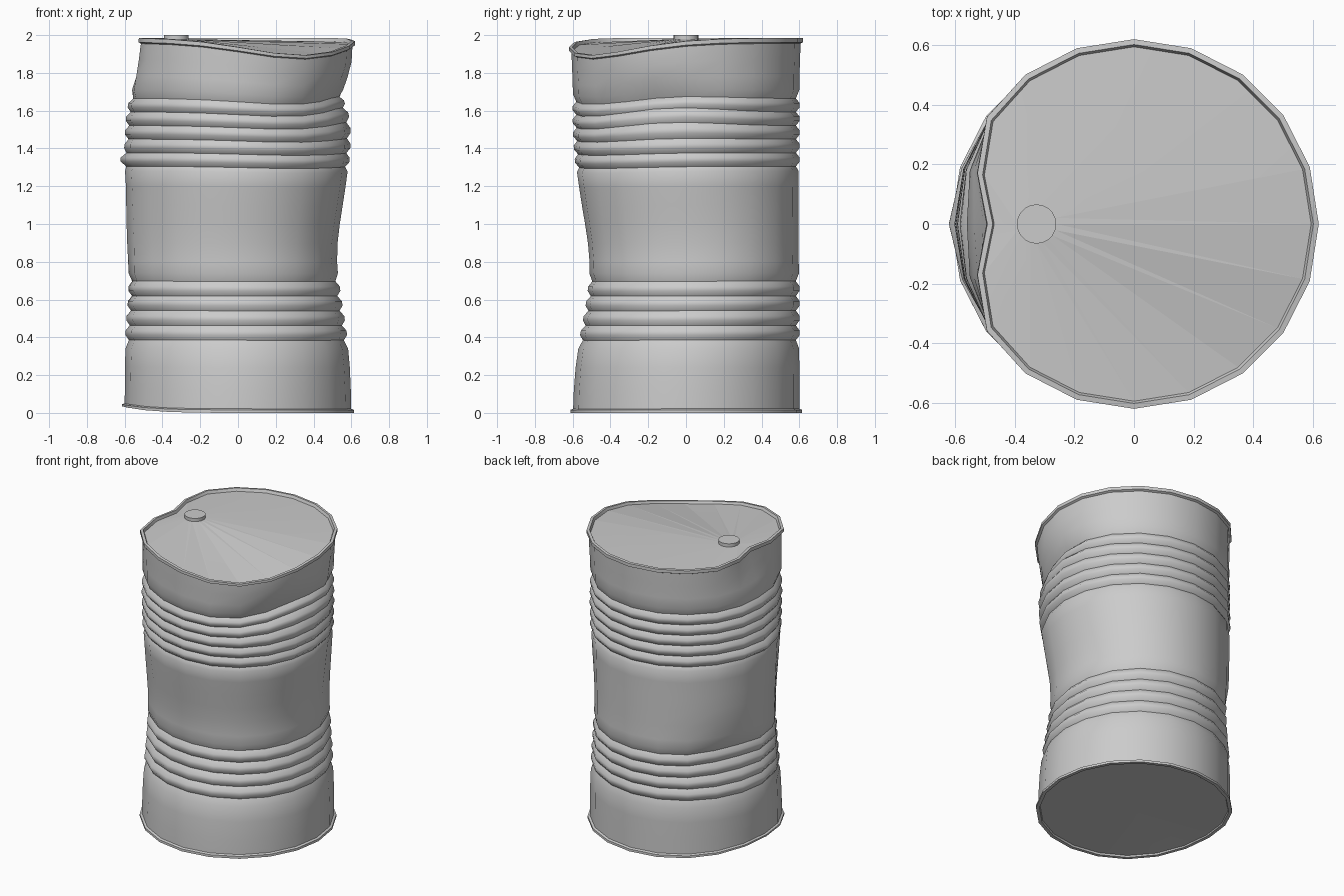
import bpy, bmesh
from math import cos, sin, pi, radians, exp, degrees

if "Cube" in bpy.data.objects:
    bpy.data.objects.remove(bpy.data.objects["Cube"])

SIDES = 20
# dents: angle, height, depth, angular spread, height spread
DENTS = [(180, 2.02, 0.13, 16, 0.20), (-90, 0.74, 0.085, 42, 0.27),
         (-5, 0.82, 0.065, 30, 0.27), (-18, 1.68, 0.065, 22, 0.08),
         (155, 0.66, 0.055, 15, 0.12), (-90, 1.15, 0.01, 40, 0.2),
         (180, 1.34, -0.022, 12, 0.03)]


def gap(a, b):
    return (a - b + 180) % 360 - 180


def bell(d, spread):
    return exp(-0.5 * (d / spread) ** 2)


def dented(r, z, a):
    """Point on the barrel, with dents, rim sag and lifted foot applied."""
    d = degrees(a)
    push = sum(dep * bell(gap(d, c), sa) * bell(z - h, sz)
               for c, h, dep, sa, sz in DENTS)
    sag = 0.09 * bell(gap(d, -56), 30) * exp((z - 1.98) / 0.33)
    crush = 0.03 * bell(gap(d, -10), 25) * bell(z - 1.58, 0.08)
    lift = 0.035 * bell(gap(d, 180), 27) * exp(-z / 0.1)
    r -= push
    return (r * cos(a), r * sin(a), z - sag + crush + lift)


def make(name, bm, angle):
    bmesh.ops.recalc_face_normals(bm, faces=bm.faces)
    me = bpy.data.meshes.new(name)
    bm.to_mesh(me)
    bm.free()
    ob = bpy.data.objects.new(name, me)
    bpy.context.collection.objects.link(ob)
    bpy.ops.object.select_all(action='DESELECT')
    ob.select_set(True)
    bpy.context.view_layer.objects.active = ob
    bpy.ops.object.shade_smooth_by_angle(angle=radians(angle))
    return ob


def ribs(start, step, count):
    """Alternating grooves and ridges."""
    pts = []
    for i in range(count):
        z = start + i * step
        pts += [(0.582, z), (0.602, z + step * 0.35), (0.602, z + step * 0.65)]
    return pts + [(0.582, start + count * step)]


# barrel shell: side profile from the foot rim up to the inside of the top rim
profile = [(0.588, 0.012), (0.592, 0.0), (0.614, 0.0), (0.614, 0.016), (0.6, 0.022),
           (0.6, 0.12), (0.6, 0.24), (0.599, 0.34)]
profile += ribs(0.385, 0.078, 4) + [(0.599, 0.74), (0.597, 0.80)]
profile += [(0.596, 0.9 + 0.1 * i) for i in range(4)] + [(0.597, 1.28)]
profile += ribs(1.305, 0.072, 5)
profile += [(0.6, 1.71), (0.6, 1.78), (0.604, 1.87), (0.606, 1.955),
            (0.62, 1.962), (0.62, 1.984), (0.602, 1.986), (0.594, 1.966)]

bm = bmesh.new()
angles = [2 * pi * i / SIDES for i in range(SIDES)]
rings = [[bm.verts.new(dented(r, z, a)) for a in angles] for r, z in profile]
for lo, hi in zip(rings, rings[1:]):
    for i in range(SIDES):
        j = (i + 1) % SIDES
        bm.faces.new((lo[i], lo[j], hi[j], hi[i]))
make("barrel_shell", bm, 50)

# bottom plate
bm = bmesh.new()
rim = [bm.verts.new(dented(0.59, 0.012, a)) for a in angles]
hub = bm.verts.new((0, 0, 0.012))
for i in range(SIDES):
    bm.faces.new((rim[i], rim[(i + 1) % SIDES], hub))
make("bottom_plate", bm, 20)

# lid: creased fan running from the rim to the off-centre bung
BX, BR = -0.327, 0.066
bm = bmesh.new()
rim = [bm.verts.new(dented(0.595, 1.967, a)) for a in angles]
hole = [bm.verts.new((BX + BR * cos(a), BR * sin(a), 1.978)) for a in angles]
for i in range(SIDES):
    j = (i + 1) % SIDES
    bm.faces.new((rim[i], rim[j], hole[j]))
    bm.faces.new((rim[i], hole[j], hole[i]))
make("lid", bm, 3)

# bung cap
bm = bmesh.new()
low = [bm.verts.new((BX + BR * cos(a), BR * sin(a), 1.975)) for a in angles]
top = [bm.verts.new((BX + BR * cos(a), BR * sin(a), 2.0)) for a in angles]
for i in range(SIDES):
    j = (i + 1) % SIDES
    bm.faces.new((low[i], low[j], top[j], top[i]))
bm.faces.new(top)
make("bung_cap", bm, 30)
